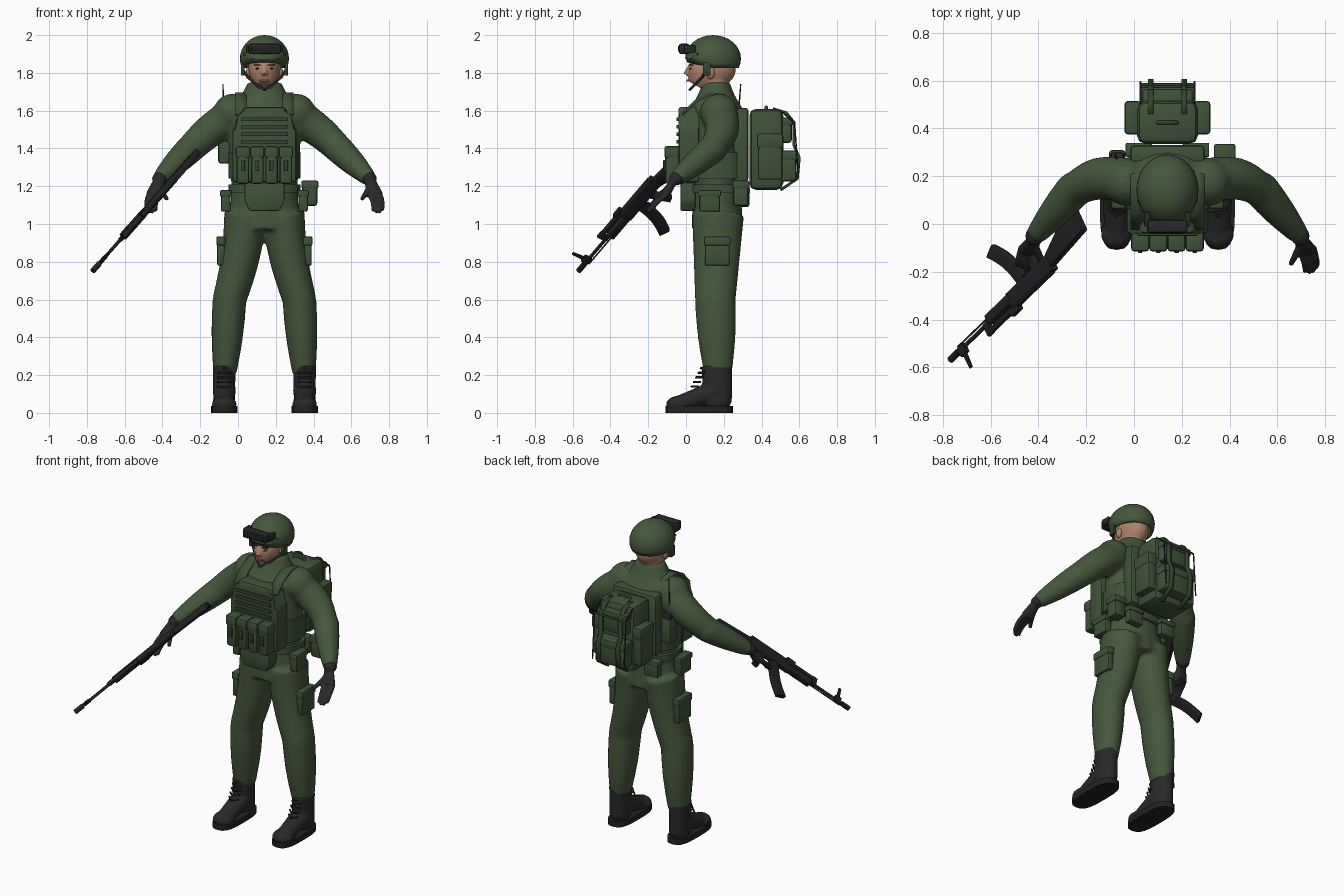
import bpy, bmesh, math
from mathutils import Matrix, Vector

if "Cube" in bpy.data.objects:
    bpy.data.objects.remove(bpy.data.objects["Cube"])

BODY = Matrix.Translation((.14, 0, 0))   # the figure stands off centre
X, Y, Z = Matrix.Identity(3)


def material(name, *rgb):
    mat = bpy.data.materials.new(name)
    mat.use_nodes = True
    mat.diffuse_color = (*rgb, 1)
    mat.node_tree.nodes["Principled BSDF"].inputs["Base Color"].default_value = (*rgb, 1)
    return mat


CLOTH = material("uniform_green", .06, .095, .045)
GEAR = material("gear_green", .05, .085, .04)
STRAP = material("strap_green", .035, .06, .03)
BLACK = material("matte_black", .022, .022, .024)
METAL = material("gun_black", .016, .016, .018)
SKIN = material("skin", .42, .22, .14)
LIPS = material("lips", .3, .12, .09)
DARK = material("brow_brown", .05, .03, .02)


def link(name, data, mat, frame, mirror):
    data.materials.append(mat)
    ob = bpy.data.objects.new(name, data)
    bpy.context.scene.collection.objects.link(ob)
    ob.matrix_world = frame
    if mirror:
        ob.modifiers.new("other_side", "MIRROR").use_mirror_merge = False
    return ob


def finish(name, bm, mat, frame=BODY, mirror=False, voxel=None):
    bmesh.ops.recalc_face_normals(bm, faces=bm.faces)
    mesh = bpy.data.meshes.new(name)
    bm.to_mesh(mesh)
    bm.free()
    mesh.polygons.foreach_set("use_smooth", [True] * len(mesh.polygons))
    mesh.set_sharp_from_angle(angle=math.radians(40))
    ob = link(name, mesh, mat, frame, mirror)
    if voxel:   # fuse overlapping volumes into one soft skin
        fuse = ob.modifiers.new("fuse", "REMESH")
        fuse.mode, fuse.voxel_size, fuse.use_smooth_shade = "VOXEL", voxel, True
        ob.modifiers.new("soften", "SMOOTH").iterations = 4
    return ob


def loft(bm, rings):
    rows = [[bm.verts.new(point) for point in ring] for ring in rings]
    for low, high in zip(rows, rows[1:]):
        for i in range(len(low)):
            bm.faces.new((low[i - 1], low[i], high[i], high[i - 1]))
    bm.faces.new(rows[0][::-1])
    bm.faces.new(rows[-1])


def limb(bm, start, end, first, last, flat=1, bulge=0, bow=(0, 0, 0), square=2, steps=8, sides=20):
    """Tapered sweep; flat scales its depth, bulge its middle, bow bends it, square boxes it."""
    start, end, bow = Vector(start), Vector(end), Vector(bow)
    along = (end - start).normalized()
    axis = Y if abs(along.x) > .9 else X
    across = (axis - along * along.dot(axis)).normalized()
    depth = along.cross(across) * flat
    rings = []
    for step in range(steps + 1):
        t = step / steps
        swell = math.sin(math.pi * t)
        radius = first + (last - first) * t + bulge * swell
        ring = []
        for i in range(sides):
            turn = math.tau * i / sides
            c, s = (math.copysign(abs(k) ** (2 / square), k) for k in (math.cos(turn), math.sin(turn)))
            ring.append(start.lerp(end, t) + bow * swell + (across * c + depth * s) * radius)
        rings.append(ring)
    loft(bm, rings)


def rod(name, mat, *args, frame=BODY, mirror=False, **shape):
    bm = bmesh.new()
    limb(bm, *args, **shape)
    finish(name, bm, mat, frame, mirror)


def blob(bm, centre, *size):
    bmesh.ops.create_uvsphere(bm, u_segments=24, v_segments=12, radius=1,
                              matrix=Matrix.Translation(centre) @ Matrix.Diagonal((*size, 1)))


def ball(name, mat, centre, *size):
    bm = bmesh.new()
    blob(bm, centre, *size)
    finish(name, bm, mat, mirror=True)


def panel(name, mat, outline, near, far, bevel=.008, frame=BODY):
    """Outline in x and z, given thickness along y, with rounded edges."""
    bm = bmesh.new()
    loft(bm, [[Vector((x, y, z)) for x, z in outline] for y in (near, far)])
    bmesh.ops.bevel(bm, geom=bm.edges[:], offset=bevel, segments=2, profile=.5, affect="EDGES")
    finish(name, bm, mat, frame)


def symmetric(half):
    return half + [(-x, z) for x, z in reversed(half)]


def box(name, mat, centre, size, mirror=False):
    bm = bmesh.new()
    bmesh.ops.create_cube(bm, size=1, matrix=Matrix.Translation(centre) @ Matrix.Diagonal((*size, 1)))
    bmesh.ops.bevel(bm, geom=bm.edges[:], offset=min(size) / 5, segments=2, profile=.5, affect="EDGES")
    finish(name, bm, mat, mirror=mirror)


def pouch(name, centre, size, mirror=False):
    """A padded pocket with a slightly larger lid over its top third."""
    box(name, GEAR, centre, size, mirror)
    lid = Vector(size) + Vector((.01, .01, 0))
    lid.z /= 3
    box(name + "_flap", GEAR, Vector(centre) + Z * (lid.z + .005), lid, mirror)


def cord(name, mat, radius, points, mirror=False, frame=BODY):
    curve = bpy.data.curves.new(name, "CURVE")
    curve.dimensions, curve.bevel_depth, curve.use_fill_caps = "3D", radius, True
    curve.bevel_resolution = 2
    spline = curve.splines.new("POLY")
    spline.points.add(len(points) - 1)
    for target, point in zip(spline.points, points):
        target.co = (*point, 1)
    link(name, curve, mat, frame, mirror)


def strap(name, mat, x, half, path):
    """Flat webbing following a path in y and z."""
    bm = bmesh.new()
    rows = [[bm.verts.new((x + side, y, z)) for side in (-half, half)] for y, z in path]
    for (a, b), (c, d) in zip(rows, rows[1:]):
        bm.faces.new((a, b, d, c))
    solid = finish(name, bm, mat, mirror=True).modifiers.new("thickness", "SOLIDIFY")
    solid.thickness, solid.offset = .015, 0


# Uniform: torso, arms and legs fused together
waist, chest = Vector((0, .165, 1.2)), Vector((0, .16, 1.6))
shoulder, elbow, wrist = Vector((.14, .175, 1.59)), Vector((.39, .145, 1.4)), Vector((.555, -.05, 1.24))
hip, knee, ankle = Vector((.1, .17, 1.05)), Vector((.185, .155, .6)), Vector((.21, .17, .2))
bm = bmesh.new()
limb(bm, waist - Z * .23, waist, .19, .175, flat=.72)
limb(bm, waist, chest, .175, .185, flat=.7, bulge=.01)
limb(bm, chest, chest + Z * .15, .185, .09, flat=.8, bulge=-.01)
limb(bm, shoulder, elbow, .1, .077, bow=(.02, .03, 0))
limb(bm, elbow, wrist, .077, .042, bulge=.006)
limb(bm, hip, knee, .115, .09, flat=1.2, bow=(-.015, 0, 0))
limb(bm, knee, ankle, .09, .06, flat=1.2, bulge=.008)
blob(bm, elbow, .075, .075, .075)
blob(bm, knee, .085, .108, .09)
blob(bm, shoulder + X * .03, .1, .1, .1)
finish("uniform", bm, CLOTH, mirror=True, voxel=.013)

# Gloved hands
bm = bmesh.new()
knuckle, little = Vector((.56, -.12, 1.15)), Vector((.61, -.1, 1.155))
palm = knuckle.lerp(little, .5)
limb(bm, wrist - Y * .01, palm, .028, .044, flat=.6)
blob(bm, wrist, .04, .04, .035)
for finger in range(4):
    root = knuckle.lerp(little, finger / 3)
    reach = 1 + math.sin(finger) / 6
    limb(bm, root, root + Vector((.015, -.08, -.08)) * reach, .015, .01, bow=(.006, -.006, .006))
limb(bm, wrist.lerp(palm, .4), knuckle - Vector((.045, .05, .02)), .02, .011)
finish("gloves", bm, BLACK, mirror=True, voxel=.006)

# Boots with soles and laces
bm = bmesh.new()
heel, toe = Vector((.213, .165, .06)), Vector((.213, -.04, .045))
limb(bm, heel + Z * .19, heel, .06, .058, flat=1.35)
limb(bm, heel + Z * .06, toe, .062, .05, flat=.9)
blob(bm, heel, .06, .075, .05)
blob(bm, toe, .066, .066, .045)
finish("boots", bm, BLACK, mirror=True, voxel=.008)
middle = Vector((heel.x, .07, 0))
rod("soles", METAL, middle, middle + Z * .036, .07, .07, flat=2.55, square=3, mirror=True)
for row in range(5):
    eyelet = Vector((heel.x, .03 + row * .012, .14 + row * .024))
    cord("lace", METAL, .006, [eyelet + X * side + Y * abs(side) for side in (-.035, 0, .035)], mirror=True)

# Head, neck and face
brow, chin = Vector((0, .11, 1.82)), Vector((0, .06, 1.73))
bm = bmesh.new()
blob(bm, brow + Y * .03, .087, .125, .1)
limb(bm, brow, chin, .08, .042, flat=1.2, bulge=.012)
limb(bm, chest + Z * .08, brow + Y * .04, .076, .07)
limb(bm, (0, .02, 1.84), (0, 0, 1.79), .008, .017)
finish("head", bm, SKIN, voxel=.007)
box("mouth", LIPS, (0, .012, 1.76), (.05, .02, .009))
ball("ears", SKIN, (.086, .13, 1.8), .013, .022, .032)
ball("eyes", DARK, (.033, .027, 1.823), .014, .01, .006)
box("brows", DARK, (.036, .026, 1.842), (.038, .02, .007), mirror=True)
buckle = Vector((.115, .11, 1.82))
box("helmet_buckles", STRAP, buckle, (.02, .04, .07), mirror=True)
cord("chin_straps", BLACK, .007, [buckle, brow.lerp(chin, .5) + X * .088, chin - Vector((0, .04, .02))], mirror=True)

# Helmet with raised goggles
bm = bmesh.new()
bmesh.ops.create_uvsphere(bm, u_segments=32, v_segments=16, radius=1)
bmesh.ops.delete(bm, geom=[v for v in bm.verts if v.co.z < -.4], context="VERTS")
for v in bm.verts:
    lift = max(0, -v.co.y) * .03 if v.co.z < 0 else 0
    v.co = Vector((v.co.x * .13, v.co.y * .148 + .143, v.co.z * .125 + 1.875 + lift))
finish("helmet", bm, CLOTH).modifiers.new("thickness", "SOLIDIFY").thickness = .015
ball("helmet_rivets", STRAP, (.105, .06, 1.9), .007, .007, .007)
visor = Vector((0, -.01, 1.927))
box("goggles", BLACK, visor, (.17, .055, .055))
box("goggle_lens", METAL, visor - Y * .027, (.14, .01, .03))
box("goggle_clips", BLACK, visor + Vector((.085, .03, 0)), (.025, .06, .04), mirror=True)

# Plate carrier
panel("front_plate", GEAR, symmetric([(.17, 1.22), (.17, 1.5), (.125, 1.57), (.11, 1.62)]), -.04, .07, .016)
panel("groin_flap", GEAR, symmetric([(.08, 1.07), (.105, 1.12), (.105, 1.22)]), -.03, .05)
box("back_plate", GEAR, (0, .29, 1.42), (.31, .08, .39))
rod("cummerbund", GEAR, waist + Z * .04, waist + Z * .18, .19, .19, flat=.8, square=2.6)
rod("belt", GEAR, waist - Z * .035, waist + Z * .01, .19, .19, flat=.75, square=2.6)
for row in range(4):
    box("webbing_row", STRAP, (0, -.043, 1.435 + row * .04), (.25, .014, .02))
for column in range(4):
    pocket = Vector(((column - 1.5) * .076, -.07, 1.31))
    pouch("magazine_pouch", pocket, (.066, .08, .195))
    box("flap_tab", STRAP, pocket - Y * .043, (.02, .015, .06))
strap("shoulder_straps", GEAR, .125, .03, [(-.02, 1.58), (.05, 1.65), (.13, 1.69), (.2, 1.68), (.28, 1.58)])

# Belt and thigh pouches
pouch("belt_pouches", (.205, .125, 1.12), (.05, .11, .11), mirror=True)
pouch("thigh_pockets", (.23, .165, .855), (.04, .13, .15), mirror=True)
pouch("rear_pouches", (.12, .31, 1.14), (.1, .05, .1), mirror=True)
pouch("canteen_pouch", (.24, .29, 1.16), (.08, .08, .13))

# Radio and antenna
radio = Vector((-.21, .27, 1.4))
box("radio_pouch", GEAR, radio, (.07, .08, .16))
box("radio", BLACK, radio + Z * .08, (.055, .06, .06))
rod("antenna", BLACK, radio + Z * .1, radio + Vector((-.01, .02, .34)), .006, .003)

# Backpack
pack = Vector((0, .425, 1.395))
box("backpack", GEAR, pack, (.256, .18, .43))
pouch("upper_pocket", pack + Vector((0, .1, .1)), (.2, .07, .13))
pouch("lower_pocket", pack + Vector((0, .11, -.09)), (.22, .1, .16))
pouch("side_pockets", pack + Vector((.145, .02, -.04)), (.06, .13, .24), mirror=True)
cord("carry_handle", STRAP, .009, [pack + Vector((x, 0, z)) for x, z in symmetric([(.045, .2), (.035, .225)])])
strap("pack_straps", STRAP, .07, .012, [(.46, 1.61), (.53, 1.59), (.57, 1.54), (.57, 1.42), (.6, 1.35),
                                        (.59, 1.24), (.5, 1.18)])
cord("bungees", BLACK, .004, [pack + Vector((.113, y, z)) for y, z in ((.08, .2), (.15, .14), (.17, -.15))], mirror=True)
rod("bungee_bar", STRAP, pack + Vector((-.113, .15, .14)), pack + Vector((.113, .15, .14)), .006, .006)

# Rifle, built along its own axis and then aimed
aim = Vector((-.565, -.545, -.64)).normalized()
top = Vector((.4, -.8, .4))
top = (top - aim * top.dot(aim)).normalized()
RIFLE = Matrix.Translation((-.205, -.025, 1.39)) @ Matrix((aim, top.cross(aim), top)).transposed().to_4x4()


def gun(name, back, front, radius, rise=0, **shape):
    rod(name, METAL, (back, 0, rise), (front, 0, rise), radius, radius, frame=RIFLE, **shape)


panel("stock", METAL, [(0, 0), (0, -.13), (.12, -.09), (.27, -.035), (.27, .02)], -.019, .019, frame=RIFLE)
gun("receiver", .25, .55, .02, flat=1.8, square=8)
gun("dust_cover", .27, .53, .018, rise=.027)
gun("handguard", .54, .71, .022, rise=-.008, square=6)
gun("gas_tube", .53, .74, .014, rise=.035)
gun("rear_sight", .52, .58, .013, rise=.047, square=8)
gun("gas_block", .72, .75, .012, rise=.02, flat=2.5, square=6)
gun("front_sight_base", .9, .94, .011, rise=.008, flat=2, square=6)
gun("barrel", .5, .98, .009)
gun("muzzle_brake", .95, 1.01, .015)
gun("cleaning_rod", .7, .94, .004, rise=-.02)
rod("front_sight_post", METAL, (.92, 0, 0), (.92, 0, .095), .012, .008, flat=.6, square=6, frame=RIFLE)
rod("pistol_grip", METAL, (.35, 0, -.03), (.32, 0, -.14), .022, .02, flat=.7, square=5, frame=RIFLE)
rod("magazine", METAL, (.44, 0, -.03), (.54, 0, -.24), .032, .032, flat=.45, bow=(-.015, 0, -.008), square=8, frame=RIFLE)
cord("trigger_guard", METAL, .005, [(.36, 0, -.03), (.37, 0, -.068), (.405, 0, -.068), (.415, 0, -.03)], frame=RIFLE)
